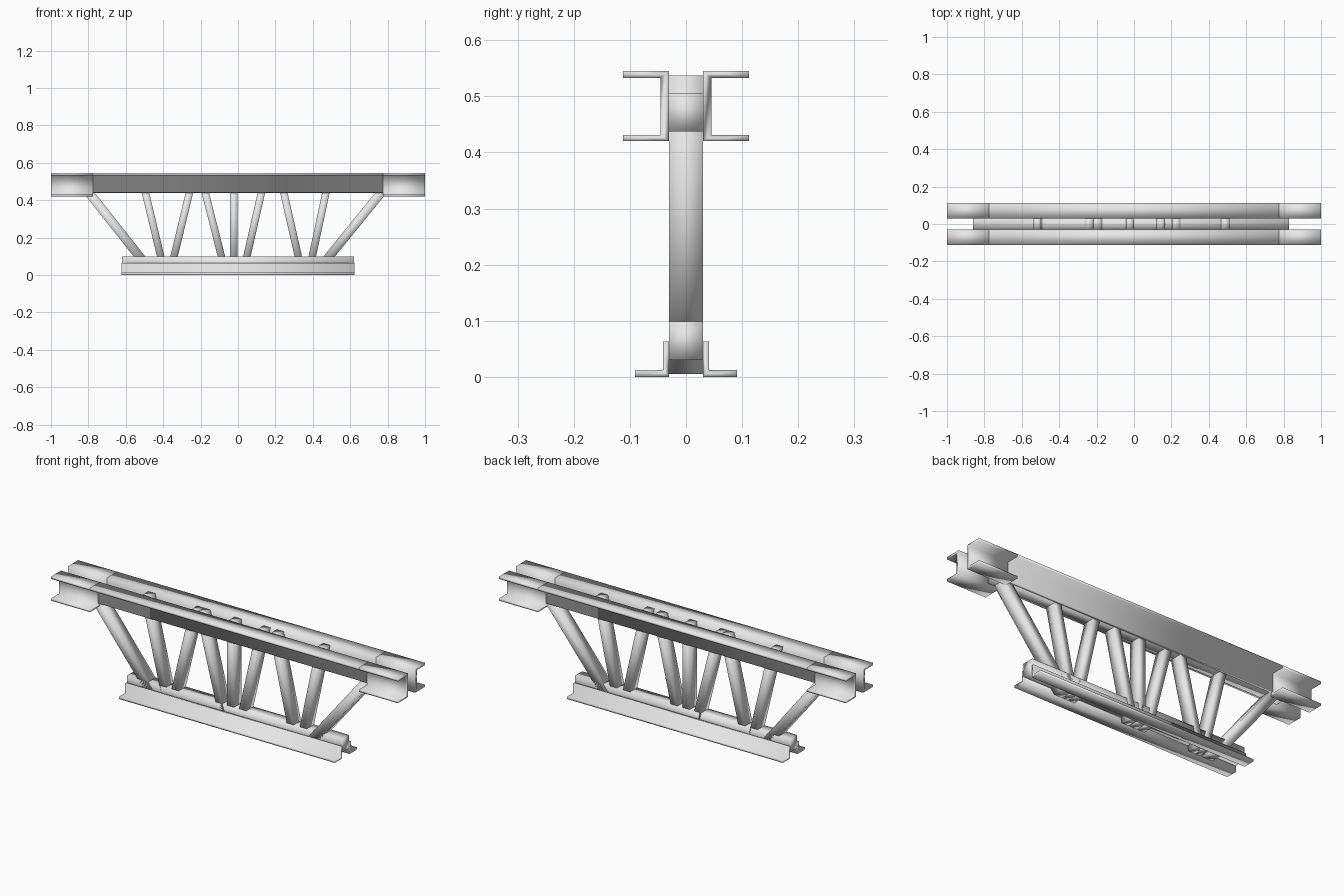
import bpy, bmesh

cube = bpy.data.objects.get("Cube")
if cube:
    bpy.data.objects.remove(cube, do_unlink=True)

steel = bpy.data.materials.new("light_grey_steel")
steel.use_nodes = True
colour = (0.8, 0.8, 0.8, 1)
steel.diffuse_color = colour
steel.node_tree.nodes["Principled BSDF"].inputs["Base Color"].default_value = colour


def prism(name, loop, offset):
    """Extrude a closed planar loop of 3D points by an offset, softly shaded."""
    bm = bmesh.new()
    face = bm.faces.new([bm.verts.new(p) for p in loop])
    out = bmesh.ops.extrude_face_region(bm, geom=[face])
    moved = [v for v in out["geom"] if isinstance(v, bmesh.types.BMVert)]
    bmesh.ops.translate(bm, verts=moved, vec=offset)
    bmesh.ops.recalc_face_normals(bm, faces=bm.faces)
    mesh = bpy.data.meshes.new(name)
    bm.to_mesh(mesh)
    bm.free()
    mesh.shade_smooth()
    mesh.materials.append(steel)
    obj = bpy.data.objects.new(name, mesh)
    bpy.context.collection.objects.link(obj)
    return obj


def rolled_section(name, profile, x0, x1, side):
    """Run a (y, z) profile along x on one side of the web."""
    return prism(name, [(x0, side * y, z) for y, z in profile], (x1 - x0, 0, 0))


def web_bar(name, low_x, low_z, high_x, high_z, width, half):
    """Sloping bar with level ends."""
    w = width / 2
    loop = [(low_x - w, -half, low_z), (low_x + w, -half, low_z),
            (high_x + w, -half, high_z), (high_x - w, -half, high_z)]
    return prism(name, loop, (0, 2 * half, 0))


# Cross-sections of the chords
INNER = 0.03
top_angle = [(INNER, 0.44), (0.045, 0.44), (0.045, 0.533),
             (0.112, 0.533), (0.112, 0.545), (INNER, 0.545)]
seat_channel = [(INNER, 0.42), (0.112, 0.42), (0.112, 0.431), (0.045, 0.431),
                (0.045, 0.533), (0.112, 0.533), (0.112, 0.545), (INNER, 0.545)]
bottom_angle = [(INNER, 0), (0.091, 0), (0.091, 0.012),
                (0.041, 0.012), (0.041, 0.063), (INNER, 0.063)]

# Paired chords with deeper bearing seats at both ends
SEAT = 0.775
for side, label in ((-1, "front"), (1, "back")):
    rolled_section(label + "_top_chord", top_angle, -SEAT, SEAT, side)
    rolled_section(label + "_right_seat", seat_channel, -1, -SEAT, side)
    rolled_section(label + "_left_seat", seat_channel, SEAT, 1, side)
    rolled_section(label + "_bottom_chord", bottom_angle, -0.622, 0.622, side)

# Filler bars between the chord pairs
filler = [(-INNER, 0), (INNER, 0), (INNER, 0.069), (-INNER, 0.069)]
for name, x0, x1, base in (("top_filler", -0.86, 0.83, 0.437),
                           ("bottom_filler", -0.62, 0.62, 0.03)):
    rolled_section(name, [(y, z + base) for y, z in filler], x0, x1, 1)

# Inner web bars: x where each leaves the bottom and top chords
LOW, HIGH = 0.065, 0.44
inner_bars = [(-0.405, -0.495), (-0.35, -0.26), (-0.08, -0.175), (-0.022, -0.022),
              (0.04, 0.125), (0.33, 0.245), (0.39, 0.47)]


def along(bar, z):
    return bar[0] + (bar[1] - bar[0]) * (z - LOW) / (HIGH - LOW)


for i, bar in enumerate(inner_bars):
    web_bar(f"web_bar_{i + 1}", along(bar, 0.005), 0.005,
            along(bar, 0.537), 0.537, 0.04, INNER)

# Wider end diagonals
for label, bar in (("right", (-0.5, -0.797)), ("left", (0.46, 0.765))):
    web_bar(label + "_end_diagonal", along(bar, 0.005), 0.005,
            along(bar, 0.47), 0.47, 0.062, INNER)
